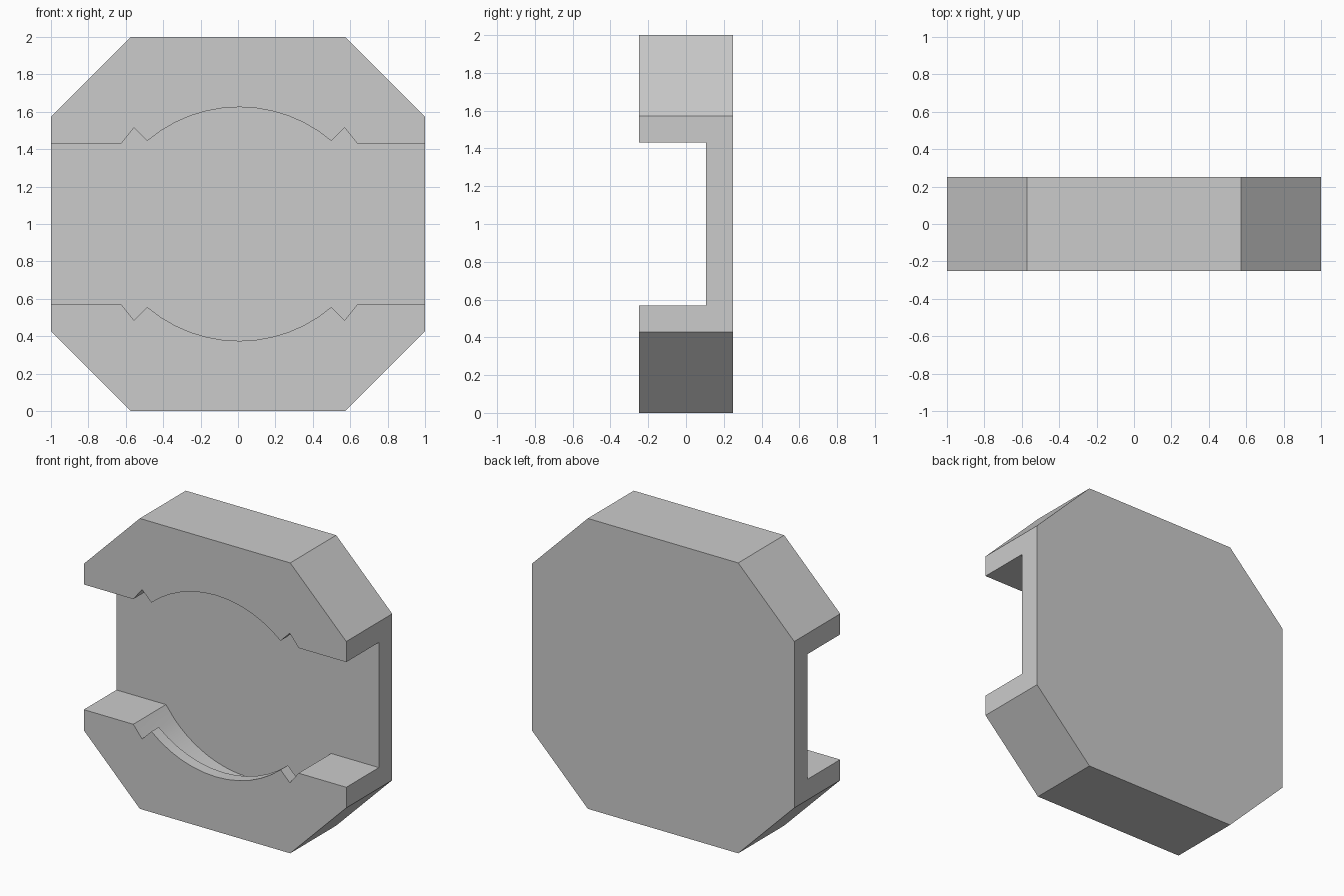
import bpy, bmesh
from math import sin, cos, asin, atan2, hypot

cube = bpy.data.objects.get("Cube")
if cube:
    bpy.data.objects.remove(cube, do_unlink=True)

# Main dimensions, heights measured from the middle of the block
FRONT, LIP, WALL, BACK = -0.25, -0.17, 0.105, 0.25
CORNER = 0.573          # half length of an octagon side
SHELF = 0.431           # half height of the slot
CX = 0.007              # the round recess sits slightly off centre
R = 0.763               # radius of the recess
NOTCH, PEAK = (0.563, 0.515), (0.492, 0.444)
APEX = 0.625            # height of the lip curve at its middle


def arc(radius, centre, half, n):
    """Points of an arc swept from -x to +x."""
    return [(CX + radius * sin(half * (2 * i / n - 1)),
             centre + radius * cos(half * (2 * i / n - 1))) for i in range(n + 1)]


sag = APEX - PEAK[1]
lip_r = (PEAK[0] ** 2 + sag ** 2) / (2 * sag)
lip_arc = arc(lip_r, APEX - lip_r, asin(PEAK[0] / lip_r), 12)
groove = arc(hypot(*NOTCH), 0, atan2(*NOTCH), 20)
edge_x = (R ** 2 - SHELF ** 2) ** 0.5
left = [(-1, SHELF), (CX - edge_x, SHELF)]
right = [(CX + edge_x, SHELF), (1, SHELF)]
mouth = [groove[0]] + lip_arc + [groove[-1]]

bm = bmesh.new()


def face(points, smooth=False):
    bm.faces.new([bm.verts.new(p) for p in points]).smooth = smooth


def flat(points, y, s):
    face([(x, y, 1 + s * h) for x, h in points])


def strip(points, y0, y1, s):
    for (x0, h0), (x1, h1) in zip(points, points[1:]):
        face([(x0, y0, 1 + s * h0), (x1, y0, 1 + s * h1),
              (x1, y1, 1 + s * h1), (x0, y1, 1 + s * h0)])


# Upper and lower jaws, mirrored about the middle height
for s in (1, -1):
    outer = [(1, CORNER), (CORNER, 1), (-CORNER, 1), (-1, CORNER)]
    flat(left + mouth + right + outer, FRONT, s)
    strip(outer, FRONT, BACK, s)
    for run in (left + groove[:1], groove[-1:] + right):
        strip(run, FRONT, LIP, s)
        strip(run, LIP, WALL, s)
    strip(mouth, FRONT, LIP, s)
    strip(groove, LIP, WALL, s)
    flat(mouth + groove[-2:0:-1], LIP, s)

# Slot wall and octagonal back
upper = left + groove + right
flat(upper + [(x, -h) for x, h in reversed(upper)], WALL, 1)
half = [(1, CORNER), (CORNER, 1), (-CORNER, 1), (-1, CORNER)]
flat(half + [(-x, -h) for x, h in half], BACK, 1)

# C-shaped side faces
for x in (-1, 1):
    c = [(BACK, CORNER), (FRONT, CORNER), (FRONT, SHELF), (LIP, SHELF), (WALL, SHELF)]
    c += [(y, -h) for y, h in reversed(c)]
    face([(x, y, 1 + h) for y, h in c])

bmesh.ops.remove_doubles(bm, verts=bm.verts[:], dist=0.0005)
bmesh.ops.recalc_face_normals(bm, faces=bm.faces[:])
mesh = bpy.data.meshes.new("clamp_block")
bm.to_mesh(mesh)
bm.free()
block = bpy.data.objects.new("clamp_block", mesh)
bpy.context.collection.objects.link(block)

# Plain grey material
grey = bpy.data.materials.new("plain_grey")
grey.use_nodes = True
colour = (0.6, 0.6, 0.6, 1)
grey.diffuse_color = colour
grey.node_tree.nodes["Principled BSDF"].inputs["Base Color"].default_value = colour
mesh.materials.append(grey)

bpy.ops.object.select_all(action='DESELECT')
block.select_set(True)
bpy.context.view_layer.objects.active = block
bpy.ops.object.shade_smooth_by_angle(angle=0.35)
